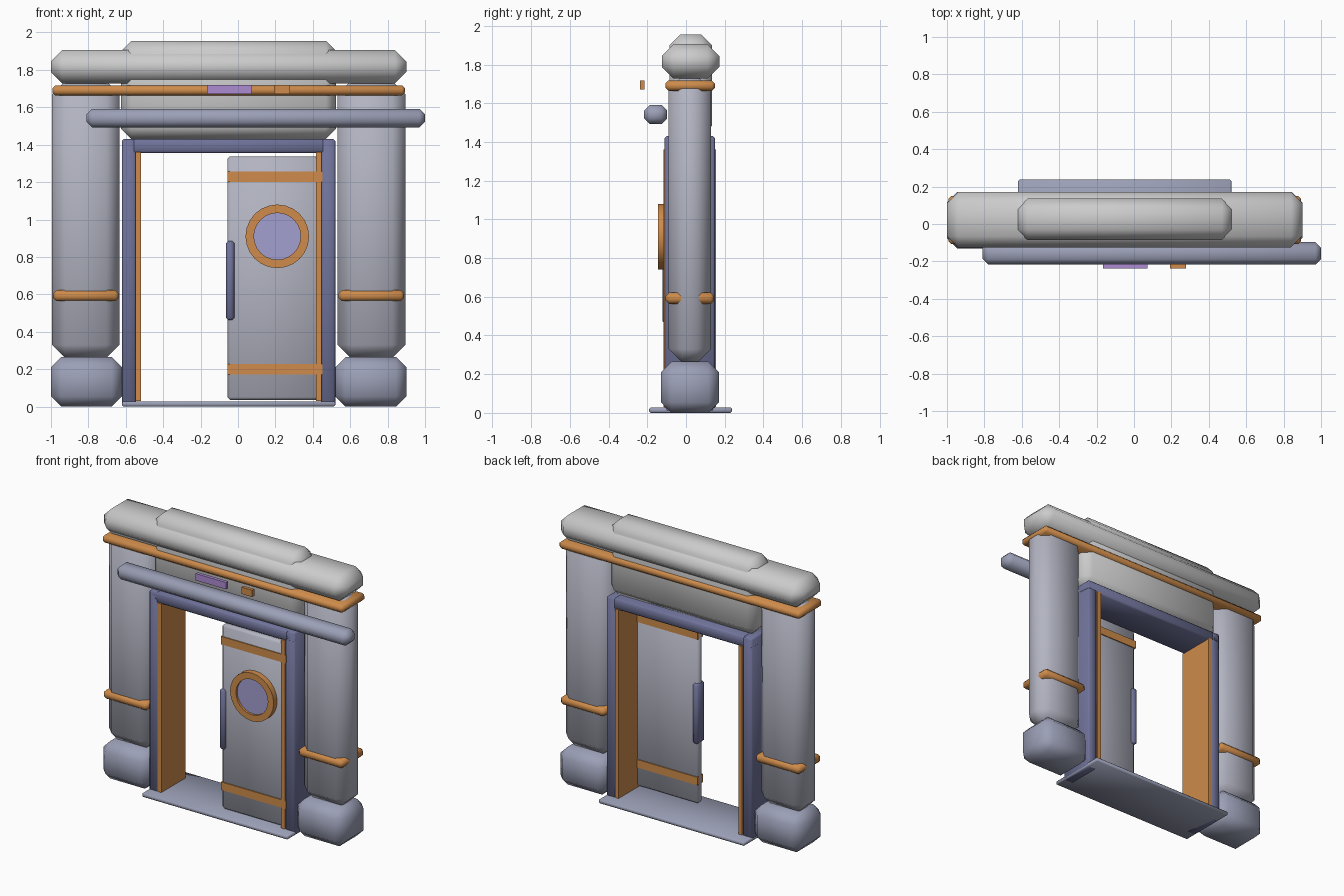
import bpy, bmesh, math
from mathutils import Matrix

if "Cube" in bpy.data.objects:
    bpy.data.objects.remove(bpy.data.objects["Cube"])

CX = -0.05   # the doorway's own centre line


def material(name, rgb):
    m = bpy.data.materials.new(name)
    m.diffuse_color = (*rgb, 1)
    m.use_nodes = True
    m.node_tree.nodes["Principled BSDF"].inputs["Base Color"].default_value = m.diffuse_color
    return m


ORANGE = material("copper", (0.62, 0.26, 0.07))
NAVY = material("navy", (0.16, 0.17, 0.32))
SLATE = material("slate", (0.33, 0.35, 0.47))
STEEL = material("steel", (0.45, 0.46, 0.54))
GLASS = material("glass", (0.36, 0.35, 0.62))
PURPLE = material("purple", (0.42, 0.26, 0.65))


def finish(name, bm, mat, angle):
    me = bpy.data.meshes.new(name)
    bmesh.ops.recalc_face_normals(bm, faces=bm.faces)
    bm.to_mesh(me)
    bm.free()
    ob = bpy.data.objects.new(name, me)
    bpy.context.collection.objects.link(ob)
    if mat:
        me.materials.append(mat)
    me.shade_smooth()
    me.set_sharp_from_angle(angle=math.radians(angle))
    return ob


def block(name, x, y, z, bevel=0.0, mat=None):
    """Box given by its extents, with chamfered edges."""
    bm = bmesh.new()
    bmesh.ops.create_cube(bm, size=1)
    for v in bm.verts:
        for i, (a, b) in enumerate((x, y, z)):
            v.co[i] = a if v.co[i] < 0 else b
    if bevel:
        bmesh.ops.bevel(bm, geom=bm.edges[:], offset=bevel, offset_type='OFFSET',
                        segments=1, affect='EDGES', profile=0.5)
    return finish(name, bm, mat, 50)


# Pillars, footings and bands, mirrored about the doorway centre line
for side, s in (("left", -1), ("right", 1)):
    def span(a, b):
        return tuple(sorted((CX + s * a, CX + s * b)))
    block(side + "_footing", span(0.57, 0.95), (-0.13, 0.17), (0, 0.265), 0.055, SLATE)
    block(side + "_pillar", span(0.583, 0.945), (-0.09, 0.13), (0.26, 1.74), 0.07, STEEL)
    block(side + "_pillar_band", span(0.588, 0.938), (-0.105, 0.145), (0.563, 0.622), 0.018, ORANGE)
    block(side + "_jamb", span(0.495, 0.57), (-0.11, 0.15), (0, 1.43), 0.01, NAVY)
    block(side + "_jamb_lining", span(0.468, 0.497), (-0.116, 0.156), (0.03, 1.362), 0, ORANGE)

# Stone top
block("lintel", (-1.0, 0.9), (-0.125, 0.172), (1.728, 1.905), 0.06)
block("centre_block", (-0.625, 0.525), (-0.085, 0.135), (1.43, 1.955), 0.055)
block("lintel_band", (-0.993, 0.893), (-0.107, 0.15), (1.664, 1.717), 0.016, ORANGE)

# Door frame and sill
block("frame_header", (-0.62, 0.52), (-0.11, 0.15), (1.355, 1.43), 0.01, NAVY)
block("sill", (-0.62, 0.52), (-0.19, 0.237), (0, 0.028), 0.007, SLATE)

# Sliding door with straps and pull handle
block("door", (-0.057, 0.455), (-0.105, -0.055), (0.035, 1.338), 0.015, STEEL)
for name, z in (("lower_strap", 0.2), ("upper_strap", 1.228)):
    block(name, (-0.056, 0.452), (-0.112, -0.048), (z - 0.028, z + 0.028), 0, ORANGE)
block("door_handle", (-0.064, -0.02), (-0.122, -0.038), (0.462, 0.886), 0.012, NAVY)

# Porthole: ring from a closed section, and a pane
to_front = Matrix.Translation((0.21, 0, 0.91)) @ Matrix.Rotation(math.radians(90), 4, 'X')
N = 24
bm = bmesh.new()
section = ((0.17, 0.09), (0.17, 0.145), (0.125, 0.145), (0.125, 0.09))
rings = [[bm.verts.new(to_front @ Matrix.Rotation(2 * math.pi * k / N, 4, 'Z')
                       @ Matrix.Translation((r, 0, h)).to_translation())
          for r, h in section] for k in range(N)]
for k in range(N):
    a, b = rings[k], rings[(k + 1) % N]
    for i in range(4):
        j = (i + 1) % 4
        bm.faces.new((a[i], b[i], b[j], a[j]))
finish("porthole_ring", bm, ORANGE, 30)

bm = bmesh.new()
bmesh.ops.create_cone(bm, cap_ends=True, segments=N, radius1=0.127, radius2=0.127, depth=0.03,
                      matrix=to_front @ Matrix.Translation((0, 0, 0.115)))
finish("porthole_pane", bm, GLASS, 30)

# Overhead slide rail and indicator plates
block("slide_rail", (-0.81, 1.0), (-0.217, -0.097), (1.492, 1.592), 0.03, SLATE)
block("purple_indicator", (-0.165, 0.073), (-0.237, -0.214), (1.67, 1.718), 0, PURPLE)
block("small_indicator", (0.193, 0.277), (-0.237, -0.214), (1.67, 1.718), 0, ORANGE)
